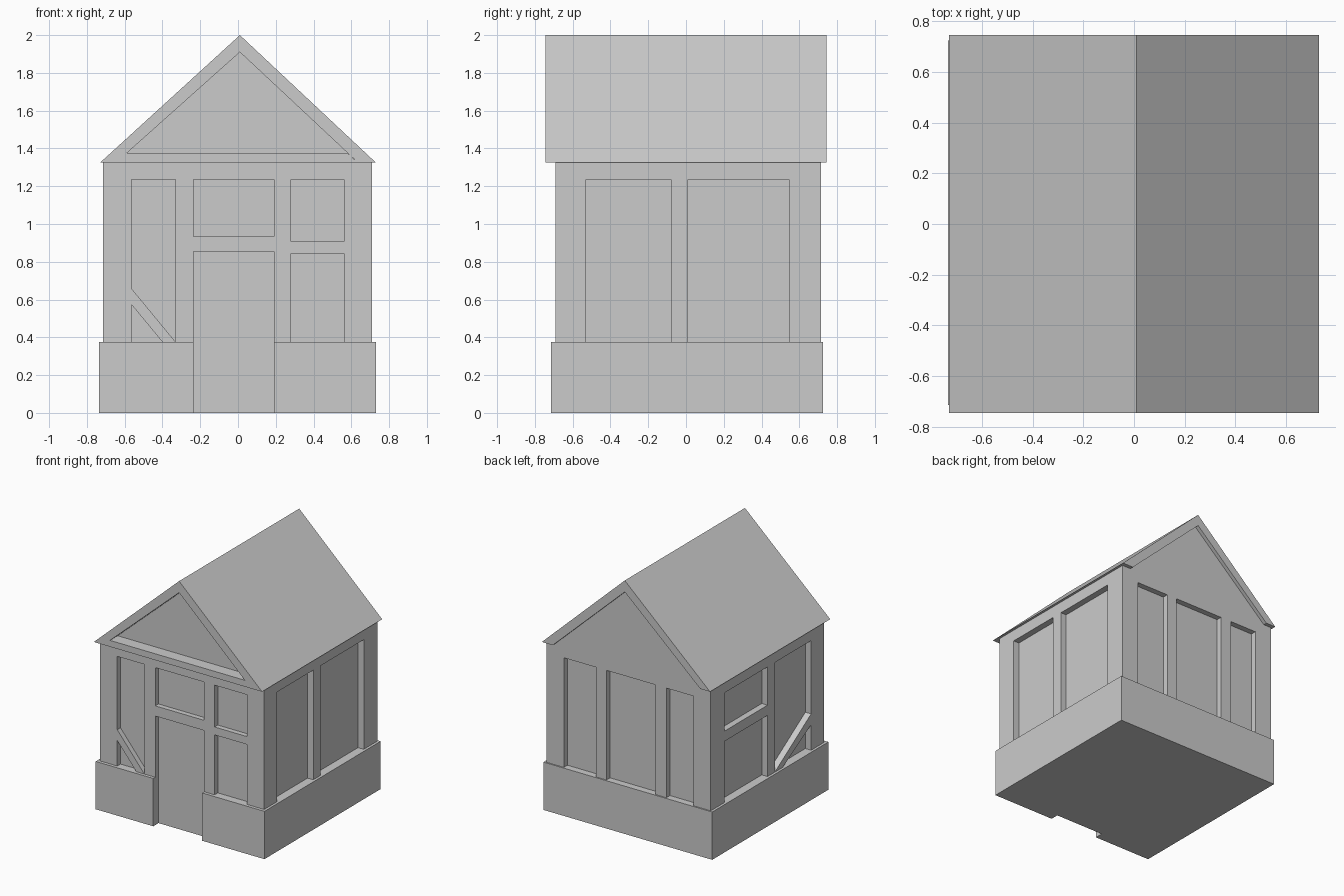
import bpy
from mathutils import Vector

cube = bpy.data.objects.get("Cube")
if cube:
    bpy.data.objects.remove(cube, do_unlink=True)

grey = bpy.data.materials.new("plain_grey")
grey.use_nodes = True
COLOUR = (0.6, 0.6, 0.6, 1)
grey.diffuse_color = COLOUR
grey.node_tree.nodes["Principled BSDF"].inputs["Base Color"].default_value = COLOUR


def prism(name, profile, start, end, axis):
    """Extrude a flat outline along the given axis."""
    def place(p, d):
        return {"x": (d, p[0], p[1]), "y": (p[0], d, p[1]), "z": (p[0], p[1], d)}[axis]
    n = len(profile)
    verts = [Vector(place(p, d)) for d in (start, end) for p in profile]
    faces = [tuple(range(n))[::-1], tuple(range(n, 2 * n))]
    faces += [(i, (i + 1) % n, (i + 1) % n + n, i + n) for i in range(n)]
    # keep outward normals whatever the outline direction
    area = sum(a[0] * b[1] - b[0] * a[1] for a, b in zip(profile, profile[1:] + profile[:1]))
    if (area < 0) != (axis == "y"):
        faces = [f[::-1] for f in faces]
    mesh = bpy.data.meshes.new(name)
    mesh.from_pydata(verts, [], faces)
    mesh.materials.append(grey)
    obj = bpy.data.objects.new(name, mesh)
    bpy.context.collection.objects.link(obj)
    return obj


def box(name, x, y, z):
    return prism(name, [(x[0], y[0]), (x[1], y[0]), (x[1], y[1]), (x[0], y[1])], z[0], z[1], "z")


# Main levels and planes
SILL, BEAM, EAVE = 0.375, 1.235, 1.325
WEST, EAST, FRONT, BACK = -0.715, 0.71, -0.69, 0.715
IN_W, IN_E, IN_F, IN_B = -0.665, 0.66, -0.65, 0.67
DOOR_L, DOOR_R = -0.235, 0.19

# Stone base with door notch
prism("base", [(-0.735, -0.715), (DOOR_L, -0.715), (DOOR_L, IN_F), (DOOR_R, IN_F),
               (DOOR_R, -0.715), (0.73, -0.715), (0.73, 0.725), (-0.735, 0.725)], 0, SILL, "z")

# Recessed wall panels
box("wall_panels", (IN_W, IN_E), (IN_F, IN_B), (SILL, EAVE))

# Corner posts
xs = {"right": (WEST, -0.565), "left": (0.56, EAST)}
ys = {"front": (FRONT, -0.53), "back": (0.545, BACK)}
for side, x in xs.items():
    for end, y in ys.items():
        box(f"{end}_{side}_corner_post", x, y, (SILL, EAVE))

# Front and back posts and top beams
for end, y in (("front", (FRONT, IN_F)), ("back", (IN_B, BACK))):
    box(f"{end}_top_beam", (-0.565, 0.56), y, (BEAM, EAVE))
    for side, x in (("right", (-0.33, DOOR_L)), ("left", (DOOR_R, 0.28))):
        box(f"{end}_{side}_post", x, y, (SILL, BEAM))

# Side posts and top beams
for side, x in (("right", (WEST, IN_W)), ("left", (IN_E, EAST))):
    box(f"{side}_top_beam", x, (-0.53, 0.545), (BEAM, EAVE))
    box(f"{side}_middle_post", x, (-0.08, 0.01), (SILL, BEAM))

# Cross rails
box("door_lintel", (DOOR_L, DOOR_R), (FRONT, IN_F), (0.855, 0.935))
box("front_window_rail", (0.28, 0.56), (FRONT, IN_F), (0.845, 0.907))
box("right_window_rail", (WEST, IN_W), (0.01, 0.545), (0.855, 0.935))

# Diagonal braces
prism("front_brace", [(-0.565, 0.575), (-0.4, SILL), (-0.33, SILL), (-0.565, 0.66)],
      FRONT, IN_F, "y")
prism("right_brace", [(-0.53, 0.575), (-0.18, SILL), (-0.08, SILL), (-0.53, 0.66)],
      WEST, IN_W, "x")

# Pitched roof, gable infill and front tie beam
prism("roof", [(-0.73, EAVE), (-0.645, EAVE), (0.01, 1.91), (0.635, EAVE),
               (0.73, EAVE), (0.01, 2.0)], -0.745, 0.745, "y")
prism("gable_infill", [(-0.645, EAVE), (0.635, EAVE), (0.01, 1.91)], IN_F, BACK, "y")
prism("front_tie_beam", [(-0.645, EAVE), (0.635, EAVE), (0.58, 1.375), (-0.59, 1.375)],
      -0.745, IN_F, "y")
